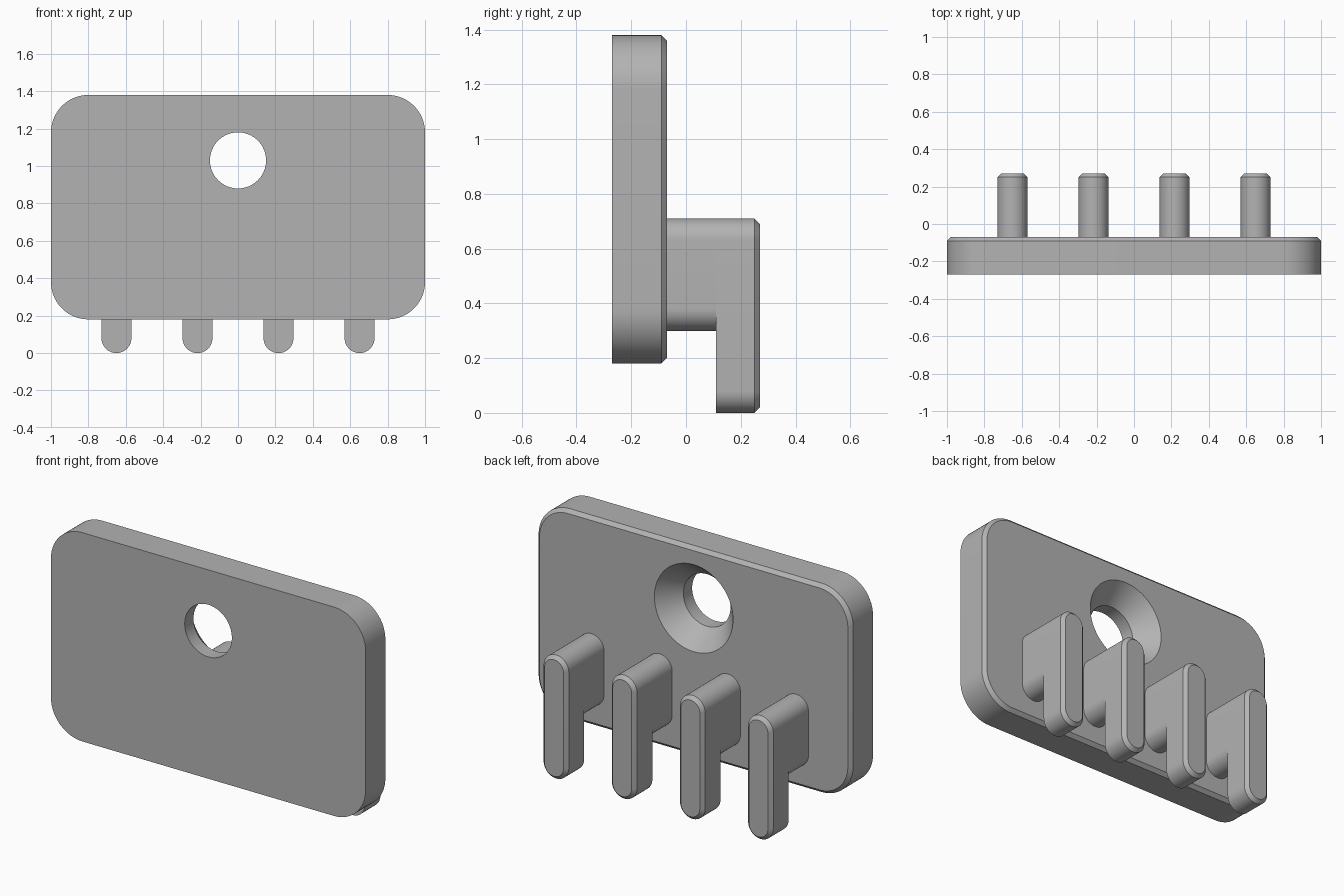
import bpy, bmesh, math

if "Cube" in bpy.data.objects:
    bpy.data.objects.remove(bpy.data.objects["Cube"], do_unlink=True)

grey = bpy.data.materials.new("plain grey")
grey.use_nodes = True
GREY = (0.45, 0.45, 0.45, 1)
grey.diffuse_color = GREY
grey.node_tree.nodes["Principled BSDF"].inputs["Base Color"].default_value = GREY

CHAMFER = 0.02


def rounded_outline(cx, cz, w, h, r, inset=0, steps=14):
    """Rounded rectangle in the xz plane; the corner centres stay put when inset."""
    points = []
    for quarter, (sx, sz) in enumerate([(1, 1), (-1, 1), (-1, -1), (1, -1)]):
        for i in range(steps + 1):
            a = math.pi / 2 * (quarter + i / steps)
            points.append((cx + sx * (w / 2 - r) + (r - inset) * math.cos(a),
                           cz + sz * (h / 2 - r) + (r - inset) * math.sin(a)))
    return points


def loft(name, rings, caps=True):
    """Skin a list of (y, outline) rings into one mesh object."""
    bm = bmesh.new()
    loops = [[bm.verts.new((x, y, z)) for x, z in pts] for y, pts in rings]
    n = len(loops[0])
    for a, b in zip(loops, loops[1:]):
        for i in range(n):
            j = (i + 1) % n
            bm.faces.new((a[i], a[j], b[j], b[i]))
    if caps:
        bm.faces.new(loops[0])
        bm.faces.new(loops[-1])
    bmesh.ops.remove_doubles(bm, verts=bm.verts, dist=1e-5)
    bmesh.ops.recalc_face_normals(bm, faces=bm.faces)
    mesh = bpy.data.meshes.new(name)
    bm.to_mesh(mesh)
    bm.free()
    mesh.materials.append(grey)
    obj = bpy.data.objects.new(name, mesh)
    bpy.context.collection.objects.link(obj)
    return obj


def chamfered_slab(name, y0, y1, *shape):
    """Rounded slab with its back rim chamfered."""
    full = rounded_outline(*shape)
    return loft(name, [(y0, full), (y1 - CHAMFER, full),
                       (y1, rounded_outline(*shape, inset=CHAMFER))])


def circle(r, cz=1.03, n=64):
    return [(r * math.cos(math.tau * i / n), cz + r * math.sin(math.tau * i / n))
            for i in range(n)]


def smooth(obj):
    bpy.ops.object.select_all(action="DESELECT")
    obj.select_set(True)
    bpy.context.view_layer.objects.active = obj
    bpy.ops.object.shade_smooth_by_angle(angle=math.radians(30))


# Back plate with a countersunk screw hole
FRONT, BACK = -0.27, -0.07
plate = chamfered_slab("plate", FRONT, BACK, 0, 0.78, 2, 1.2, 0.2)
cutter = loft("hole_cutter", [(FRONT - 0.1, circle(0.15)), (BACK - 0.12, circle(0.15)),
                              (BACK, circle(0.25)), (BACK + 0.1, circle(0.25))])
cut = plate.modifiers.new("screw_hole", "BOOLEAN")
cut.operation = "DIFFERENCE"
cut.solver = "EXACT"
cut.object = cutter
bpy.context.view_layer.objects.active = plate
bpy.ops.object.modifier_apply(modifier=cut.name)
bpy.data.objects.remove(cutter, do_unlink=True)
smooth(plate)

# Row of four hooks, each a stem with a drop-down tip
WIDTH, TOP, STEM_LOW, TIP_Y = 0.16, 0.71, 0.3, 0.11
for k in range(4):
    x = -0.65 + k * 1.3 / 3
    stem_ring = rounded_outline(x, (TOP + STEM_LOW) / 2, WIDTH, TOP - STEM_LOW, WIDTH / 2)
    smooth(loft(f"hook_stem_{k + 1}", [(BACK, stem_ring), (TIP_Y, stem_ring)], caps=False))
    smooth(chamfered_slab(f"hook_tip_{k + 1}", TIP_Y, 0.27, x, TOP / 2, WIDTH, TOP, WIDTH / 2))
